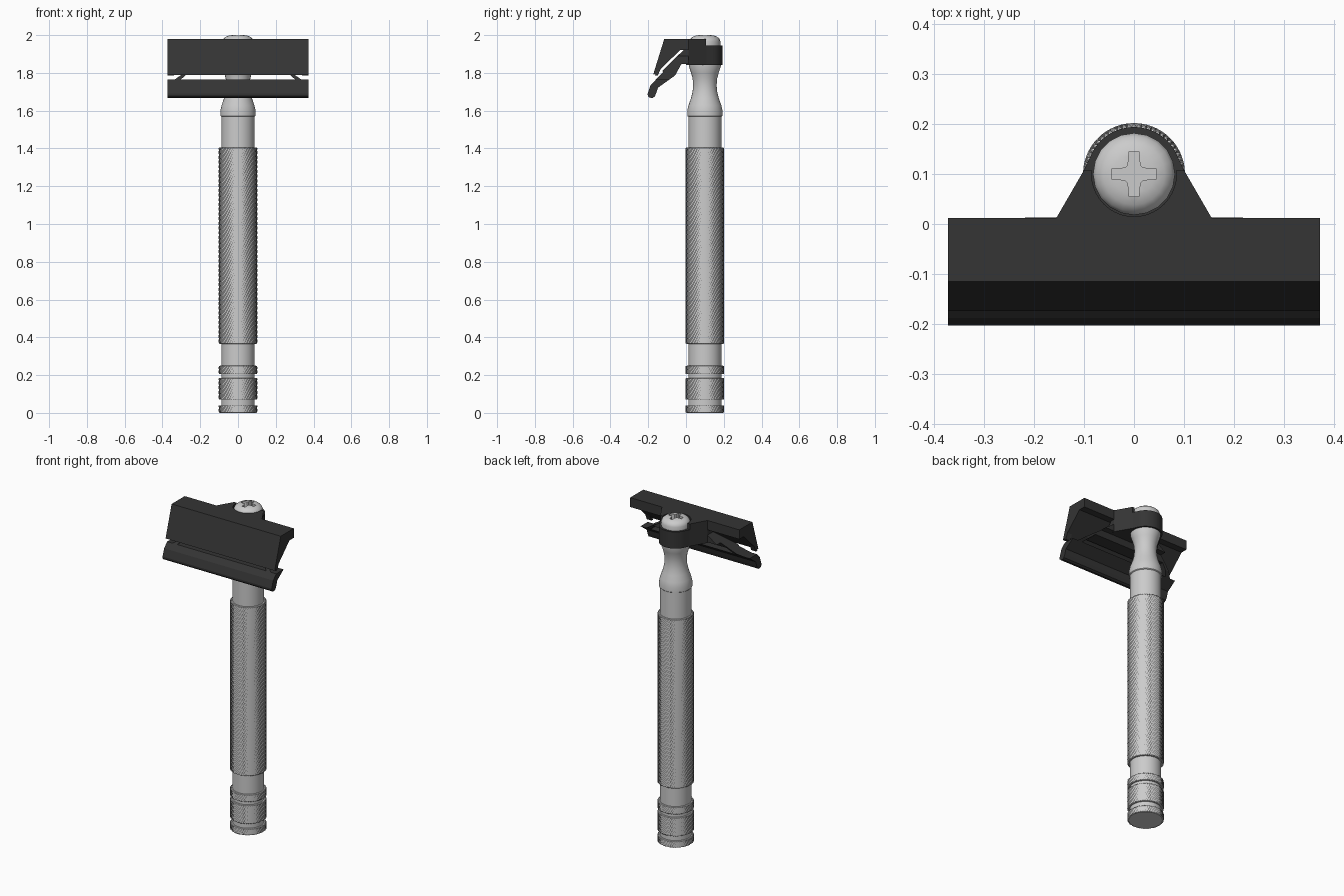
import bpy, bmesh
from math import sin, cos, pi, radians
from mathutils import Vector

if "Cube" in bpy.data.objects:
    bpy.data.objects.remove(bpy.data.objects["Cube"])

AXIS_Y = 0.10  # handle axis

dark = bpy.data.materials.new("dark_metal")
dark.diffuse_color = (0.035, 0.035, 0.035, 1)
dark.use_nodes = True
dark.node_tree.nodes["Principled BSDF"].inputs["Base Color"].default_value = dark.diffuse_color


def make(name, verts, faces, mat=None, smooth=None):
    me = bpy.data.meshes.new(name)
    me.from_pydata(verts, [], faces)
    bm = bmesh.new()
    bm.from_mesh(me)
    bmesh.ops.recalc_face_normals(bm, faces=bm.faces)
    bm.to_mesh(me)
    bm.free()
    ob = bpy.data.objects.new(name, me)
    bpy.context.collection.objects.link(ob)
    if mat:
        me.materials.append(mat)
    if smooth:
        select(ob)
        bpy.ops.object.shade_smooth_by_angle(angle=radians(smooth))
    return ob


def select(ob):
    bpy.ops.object.select_all(action='DESELECT')
    ob.select_set(True)
    bpy.context.view_layer.objects.active = ob


def prism(name, outline, axis, lo, hi, mat=None):
    """Extrude a 2D outline along one axis (0, 1 or 2)."""
    def put(p, d):
        c = list(p)
        c.insert(axis, d)
        return c
    n = len(outline)
    verts = [put(p, d) for d in (lo, hi) for p in outline]
    faces = [list(range(n)), list(range(n, 2 * n))]
    faces += [(i, (i + 1) % n, n + (i + 1) % n, n + i) for i in range(n)]
    return make(name, verts, faces, mat)


def rings(name, rows, n, mat=None, smooth=None):
    """Stack of rings: rows = [(radius function or number, z)]."""
    verts, faces = [], []
    for r, z in rows:
        for i in range(n):
            a = 2 * pi * i / n
            q = r(i) if callable(r) else r
            verts.append((q * cos(a), AXIS_Y + q * sin(a), z))
    for j in range(len(rows) - 1):
        for i in range(n):
            k = (i + 1) % n
            faces.append((j * n + i, j * n + k, (j + 1) * n + k, (j + 1) * n + i))
    m = (len(rows) - 1) * n
    faces += [list(range(n)), list(range(m, m + n))]
    return make(name, verts, faces, mat, smooth)


def boolean(ob, cutter, op='DIFFERENCE'):
    mod = ob.modifiers.new("cut", 'BOOLEAN')
    mod.operation, mod.object, mod.solver = op, cutter, 'EXACT'
    select(ob)
    bpy.ops.object.modifier_apply(modifier=mod.name)
    bpy.data.objects.remove(cutter)


def knurl(name, z0, z1, n=120, hi=0.102, lo=0.093):
    """Sleeve covered in small diamond points."""
    steps = max(2, round((z1 - z0) / 0.0125))
    rows = [(0.094, z0)]
    for j in range(steps + 1):
        z = z0 + 0.002 + (z1 - z0 - 0.004) * j / steps
        rows.append((lambda i, j=j: hi if (i + j) % 2 else lo, z))
    rows.append((0.094, z1))
    return rings(name, rows, n)


# Handle core with collar and waisted neck
rings("handle_core", [
    (0.088, 0.005), (0.088, 1.568), (0.093, 1.572), (0.093, 1.60),
    (0.087, 1.628), (0.074, 1.665), (0.065, 1.70), (0.062, 1.735),
    (0.065, 1.77), (0.073, 1.80), (0.084, 1.833), (0.084, 1.85)],
    48, smooth=35)

# Knurled grip and end rings
for name, z0, z1 in (("grip", 0.365, 1.405), ("end_ring_low", 0.0, 0.04),
                     ("end_ring_wide", 0.07, 0.185), ("end_ring_top", 0.205, 0.25)):
    knurl(name, z0, z1)

# Head cap: full-width block above the blade gap
prism("head_cap", [
    (-0.115, 1.98), (-0.174, 1.79), (-0.158, 1.797), (-0.03, 1.922),
    (0.012, 1.922), (0.012, 1.98)], 0, -0.372, 0.372, dark)

# Guard: rounded bar running up into a tapered plate behind the cap
guard = prism("guard", [
    (-0.203, 1.69), (-0.188, 1.735), (-0.122, 1.803), (-0.125, 1.812),
    (-0.02, 1.914), (0.0, 1.935), (0.013, 1.935), (0.013, 1.846),
    (-0.025, 1.846), (-0.058, 1.786), (-0.148, 1.722), (-0.158, 1.692),
    (-0.166, 1.674), (-0.178, 1.667), (-0.193, 1.669), (-0.202, 1.678)],
    0, -0.372, 0.372, dark)
half = [(0.38, 1.6), (0.38, 1.765), (0.335, 1.765), (0.155, 1.89), (0.155, 1.96)]
outline = half + [(-x, z) for x, z in reversed(half)]
boolean(guard, prism("plate_outline", outline, 1, -0.4, 0.3), 'INTERSECT')
window = [(0.303, 1.765), (0.245, 1.815), (-0.245, 1.815), (-0.303, 1.765)]
boolean(guard, prism("window_cut", window, 1, -0.4, 0.3))

# Blade support pegs under the cap
for side in (-1, 1):
    prism("blade_stop", [(-0.165, 1.785), (-0.15, 1.785), (-0.13, 1.83), (-0.15, 1.83)],
          0, min(side * 0.34, side * 0.372), max(side * 0.34, side * 0.372), dark)

# Arm: flared web ending in a round eye, stepped down around the screw
R = 0.094
eye = [(R * cos(radians(a)), AXIS_Y + R * sin(radians(a))) for a in range(28, 153, 4)]
arm = prism("arm", [(-0.155, 0.0), (-0.155, 0.013), (-0.100, 0.108)] + eye[::-1]
            + [(0.100, 0.108), (0.155, 0.013), (0.155, 0.0)], 2, 1.842, 1.98, dark)
boolean(arm, prism("step_cut", [(-0.3, 0.107), (0.3, 0.107), (0.3, 0.3), (-0.3, 0.3)],
                   2, 1.945, 2.1))
boolean(arm, rings("pocket_cut", [(0.085, 1.945), (0.085, 2.1)], 40))

# Screw: domed head with a cross slot
screw = rings("screw", [
    (0.081, 1.935), (0.082, 1.968), (0.076, 1.982), (0.062, 1.993),
    (0.042, 1.999), (0.02, 2.0)], 20, smooth=35)
w, c, l = 0.010, 0.018, 0.045
corner = [(l, w), (c, w + 0.002), (w + 0.002, c), (w, l)]
cross = []
for k in range(4):
    for x, y in corner:
        for _ in range(k):
            x, y = -y, x
        cross.append((x, y + AXIS_Y))
boolean(screw, prism("cross_cut", cross, 2, 1.965, 2.1))
